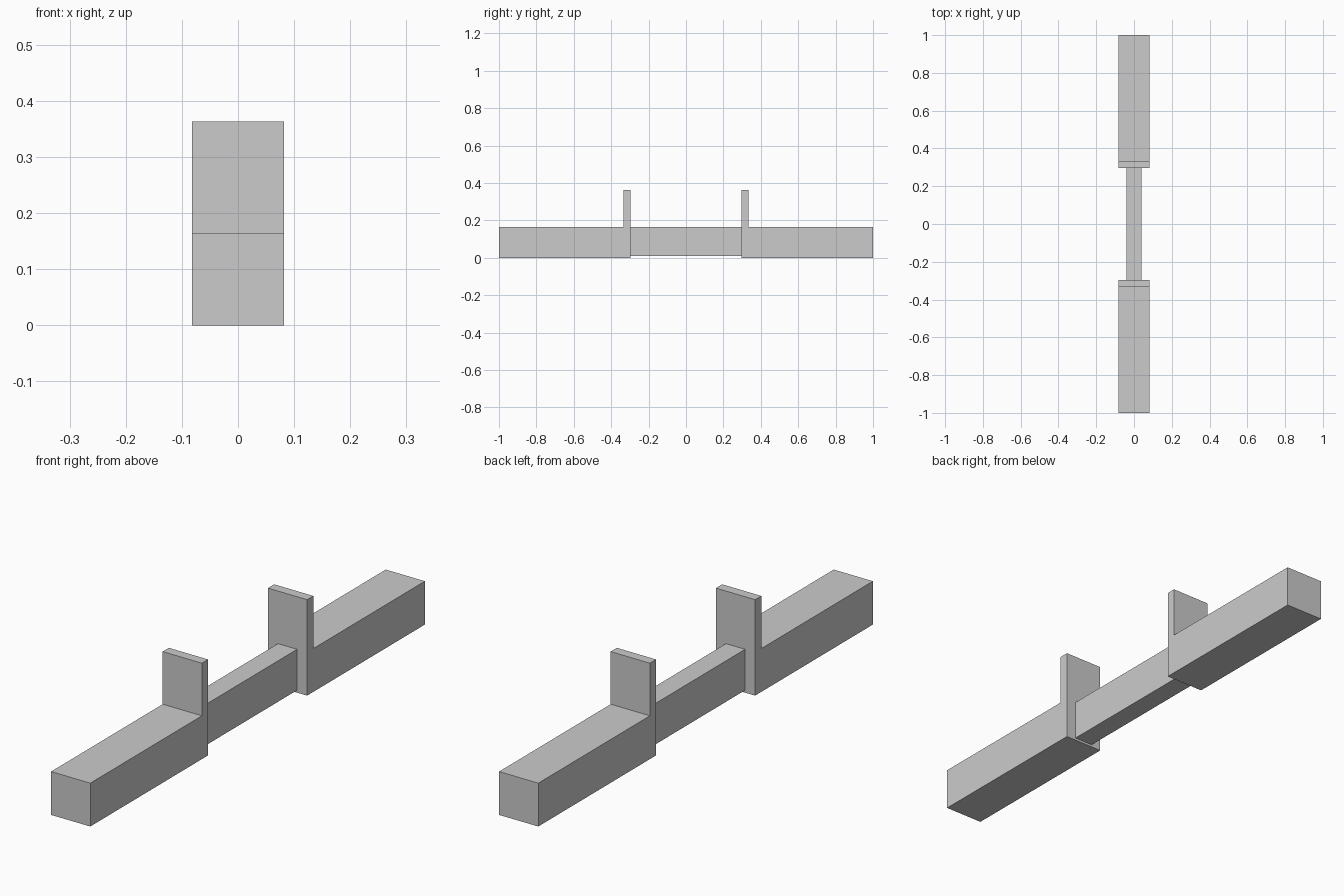
import bpy, bmesh

if "Cube" in bpy.data.objects:
    bpy.data.objects.remove(bpy.data.objects["Cube"])

HALF_WIDTH = 0.082


def extrude_profile(name, profile, half_width):
    """Extrude a closed (y, z) profile symmetrically along x."""
    bm = bmesh.new()
    face = bm.faces.new([bm.verts.new((-half_width, y, z)) for y, z in profile])
    extruded = bmesh.ops.extrude_face_region(bm, geom=[face], use_keep_orig=True)["geom"]
    verts = [v for v in extruded if isinstance(v, bmesh.types.BMVert)]
    bmesh.ops.translate(bm, verts=verts, vec=(2 * half_width, 0, 0))
    bmesh.ops.recalc_face_normals(bm, faces=bm.faces)
    mesh = bpy.data.meshes.new(name)
    bm.to_mesh(mesh)
    bm.free()
    obj = bpy.data.objects.new(name, mesh)
    bpy.context.collection.objects.link(obj)
    return obj


# End beams, each with an upright plate at its inner end
end_profile = [(1.0, 0), (1.0, 0.164), (0.333, 0.164),
               (0.333, 0.363), (0.296, 0.363), (0.296, 0)]
for name, side in (("front_beam", -1), ("back_beam", 1)):
    extrude_profile(name, [(side * y, z) for y, z in end_profile], HALF_WIDTH)

# Narrow bar joining the two beams, slightly raised off the ground
extrude_profile("connecting_bar",
                [(-0.296, 0.009), (0.296, 0.009), (0.296, 0.164), (-0.296, 0.164)], 0.04)
